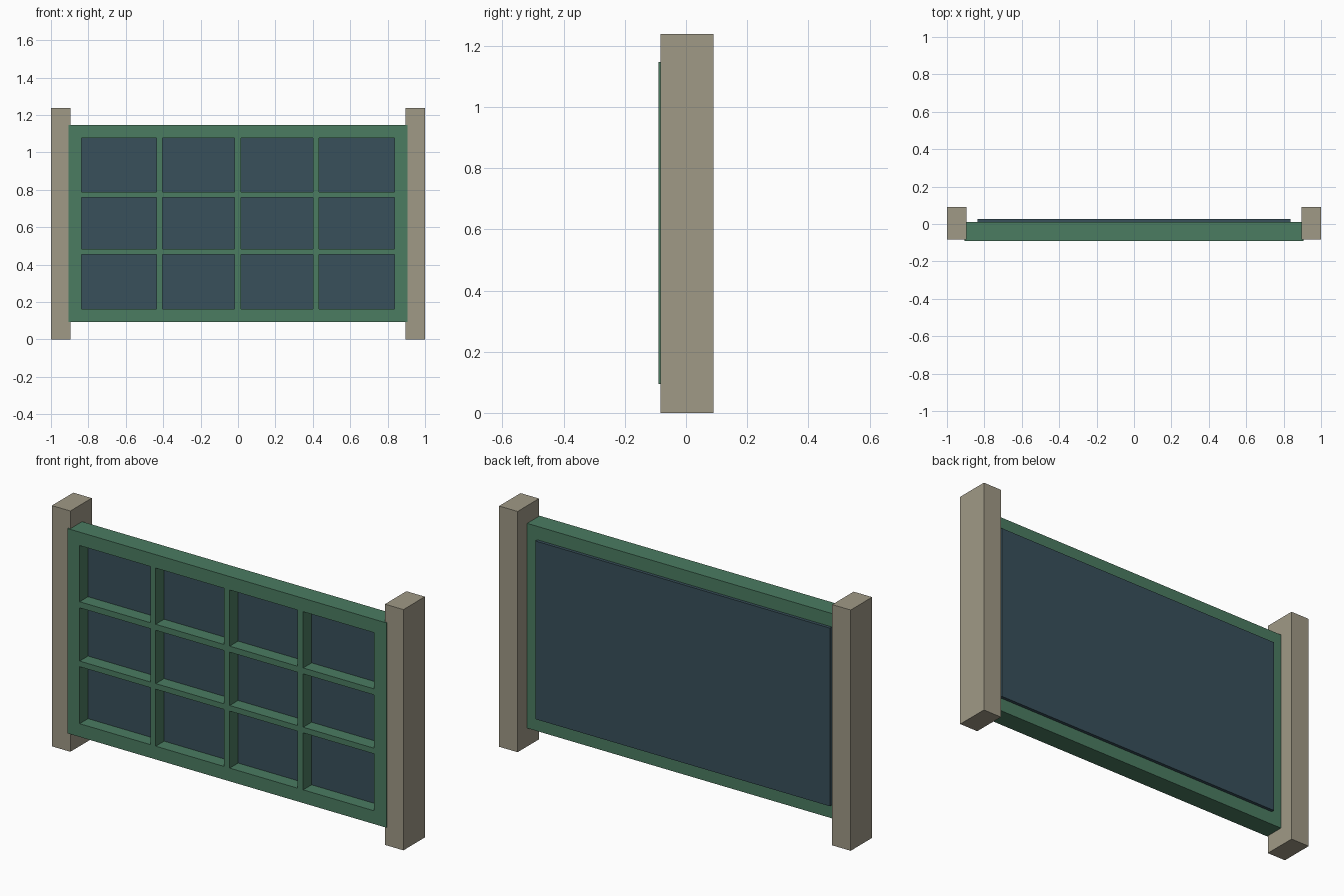
import bpy, bmesh

if "Cube" in bpy.data.objects:
    bpy.data.objects.remove(bpy.data.objects["Cube"])


def material(name, color):
    m = bpy.data.materials.new(name)
    m.diffuse_color = (*color, 1)
    m.use_nodes = True
    m.node_tree.nodes["Principled BSDF"].inputs["Base Color"].default_value = m.diffuse_color
    return m


def finish(bm, name, mat):
    bmesh.ops.recalc_face_normals(bm, faces=bm.faces)
    me = bpy.data.meshes.new(name)
    bm.to_mesh(me)
    bm.free()
    me.materials.append(mat)
    ob = bpy.data.objects.new(name, me)
    bpy.context.collection.objects.link(ob)
    return ob


def box(name, lo, hi, mat):
    bm = bmesh.new()
    bmesh.ops.create_cube(bm, size=1)
    for v in bm.verts:
        v.co = [(a + b) / 2 + c * (b - a) for a, b, c in zip(lo, hi, v.co)]
    return finish(bm, name, mat)


def lattice(name, xs, zs, y0, y1, mat):
    """Flat grid with open odd/odd cells, extruded from y0 to y1."""
    bm = bmesh.new()
    v = [[bm.verts.new((x, y0, z)) for z in zs] for x in xs]
    for i in range(len(xs) - 1):
        for j in range(len(zs) - 1):
            if not (i % 2 and j % 2):
                bm.faces.new((v[i][j], v[i + 1][j], v[i + 1][j + 1], v[i][j + 1]))
    ext = bmesh.ops.extrude_face_region(bm, geom=bm.faces[:], use_keep_orig=True)
    moved = [g for g in ext["geom"] if isinstance(g, bmesh.types.BMVert)]
    bmesh.ops.translate(bm, verts=moved, vec=(0, y1 - y0, 0))
    return finish(bm, name, mat)


stone = material("stone", (0.35, 0.32, 0.24))
green = material("green_paint", (0.07, 0.2, 0.12))
glass = material("dark_glass", (0.04, 0.08, 0.105))

# side posts
for side, x0, x1 in (("left", -1, -0.895), ("right", 0.895, 1)):
    box(side + "_post", (x0, -0.084, 0), (x1, 0.09, 1.238), stone)

# frame with glazing bars
lattice("window_frame",
        [-0.907, -0.838, -0.435, -0.405, -0.018, 0.016, 0.402, 0.434, 0.838, 0.907],
        [0.094, 0.162, 0.455, 0.484, 0.758, 0.789, 1.078, 1.147],
        -0.09, 0.012, green)

# glass panel, standing slightly proud of the frame at the back
box("glass_panel", (-0.838, -0.022, 0.162), (0.838, 0.028, 1.078), glass)
